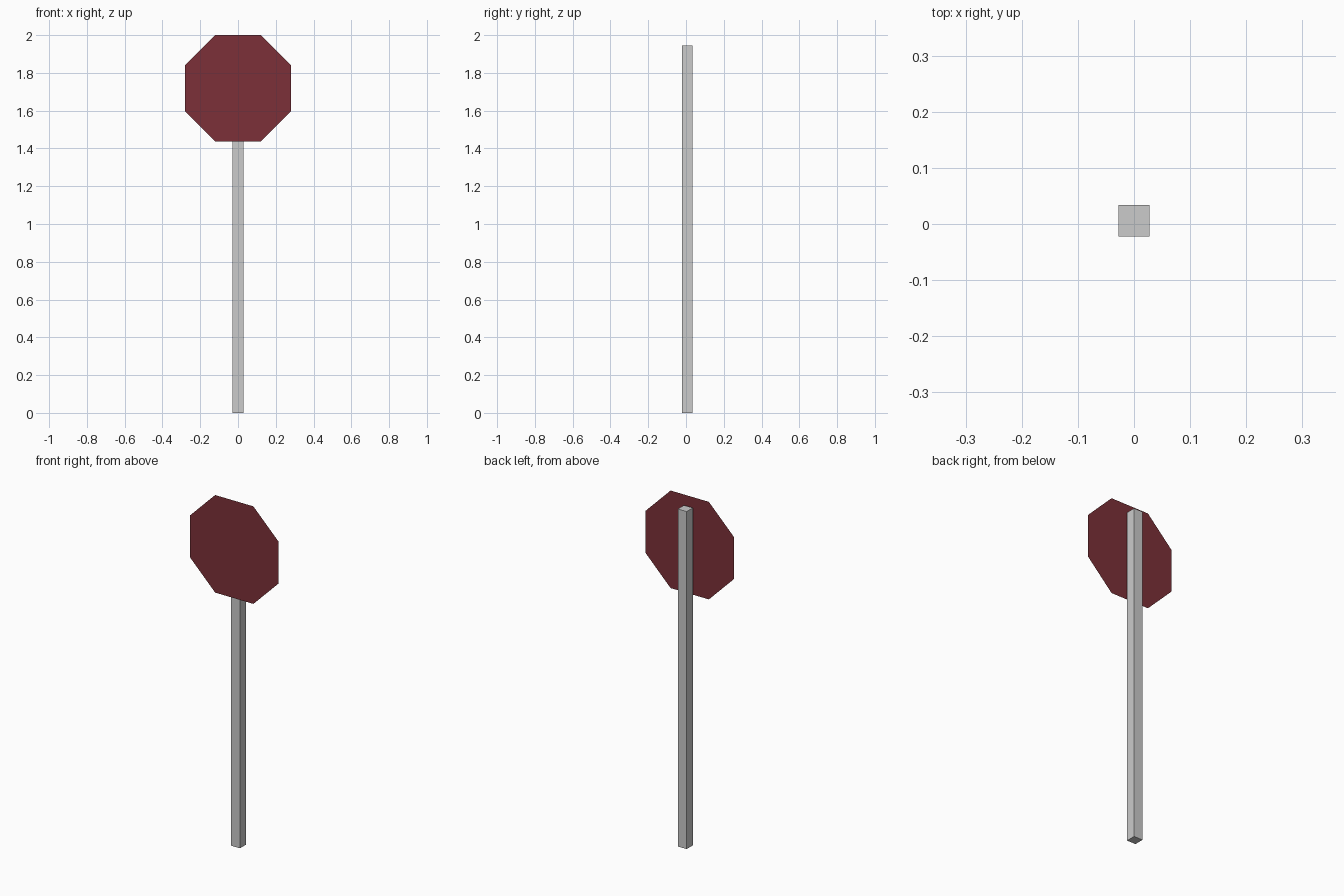
import bpy, bmesh

if "Cube" in bpy.data.objects:
    bpy.data.objects.remove(bpy.data.objects["Cube"])

POLE_W, POLE_TOP = 0.056, 1.945
HALF, SIDE, SIGN_Z, SIGN_Y, RIM = 0.281, 0.122, 1.719, -0.034, 0.017


def material(name, rgb):
    mat = bpy.data.materials.new(name)
    mat.diffuse_color = (*rgb, 1)
    mat.use_nodes = True
    mat.node_tree.nodes["Principled BSDF"].inputs["Base Color"].default_value = mat.diffuse_color
    return mat


# Square pole, standing on the ground just behind the plate
bpy.ops.mesh.primitive_cube_add(size=1, location=(0, 0.006, POLE_TOP / 2))
pole = bpy.context.object
pole.name = "pole"
pole.scale = (POLE_W, POLE_W, POLE_TOP)
bpy.ops.object.transform_apply(location=False, rotation=False, scale=True)

# Thin octagonal plate facing -y, inset to separate the rim from the centre
outline = [(-SIDE, -HALF), (SIDE, -HALF), (HALF, -SIDE), (HALF, SIDE),
           (SIDE, HALF), (-SIDE, HALF), (-HALF, SIDE), (-HALF, -SIDE)]
bm = bmesh.new()
centre = bm.faces.new([bm.verts.new((x, 0, z)) for x, z in outline])
bm.normal_update()
rim = bmesh.ops.inset_region(bm, faces=[centre], thickness=RIM, use_even_offset=True)
for face in rim["faces"]:
    face.material_index = 1
mesh = bpy.data.meshes.new("sign_plate")
bm.to_mesh(mesh)
bm.free()
mesh.materials.append(material("dark_red", (0.2, 0.03, 0.04)))
mesh.materials.append(material("rim_red", (0.36, 0.07, 0.05)))
plate = bpy.data.objects.new("sign_plate", mesh)
plate.location = (0, SIGN_Y, SIGN_Z)
bpy.context.collection.objects.link(plate)
